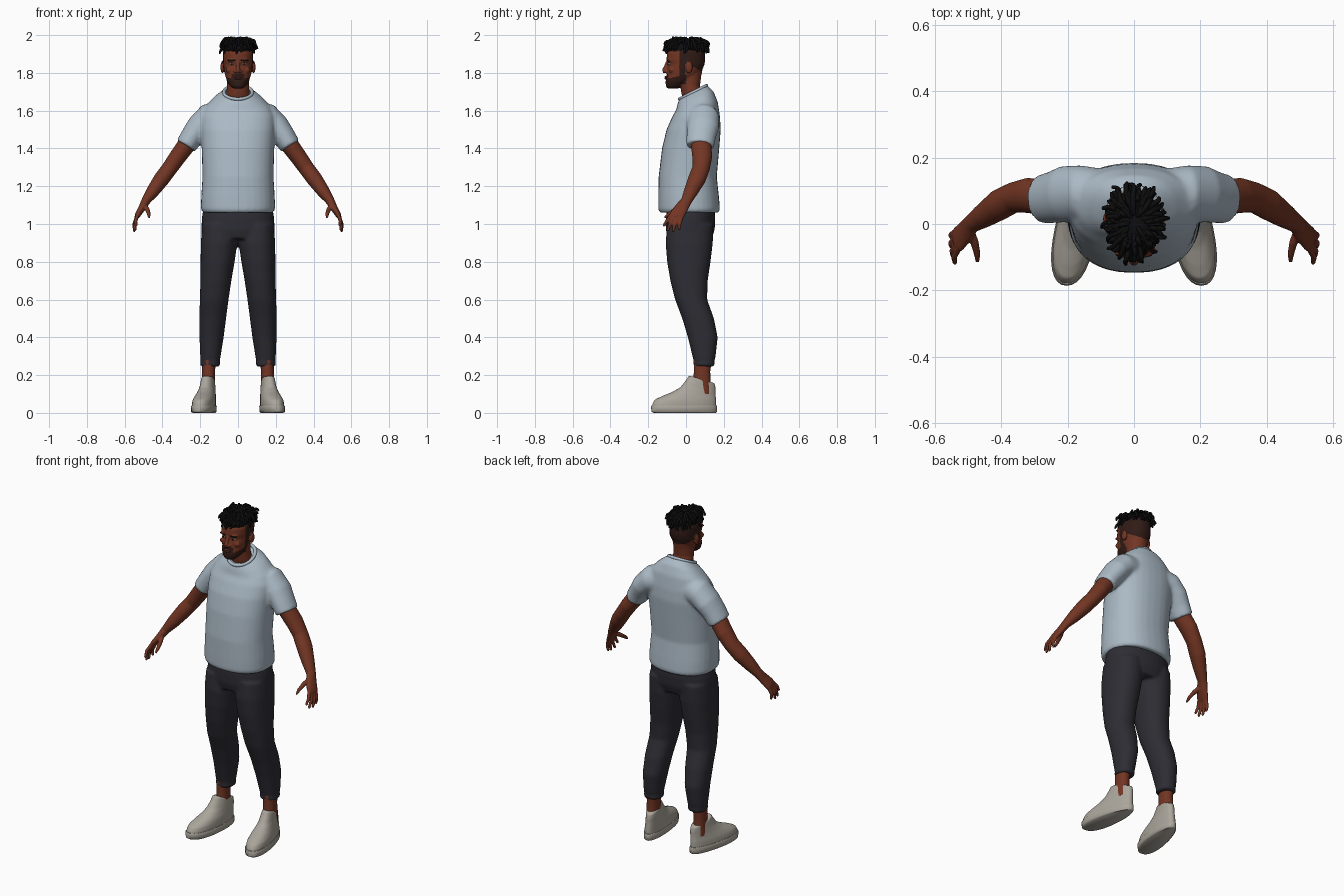
import bpy, bmesh, math, random
from mathutils import Vector, Matrix

random.seed(4)
cube = bpy.data.objects.get("Cube")
if cube:
    bpy.data.objects.remove(cube)


def material(name, *rgb):
    m = bpy.data.materials.new(name)
    m.use_nodes = True
    m.diffuse_color = (*rgb, 1)
    bsdf = m.node_tree.nodes["Principled BSDF"]
    bsdf.inputs["Base Color"].default_value = (*rgb, 1)
    bsdf.inputs["Roughness"].default_value = 0.8
    return m


SKIN = material("brown skin", 0.17, 0.036, 0.017)
STUBBLE = material("dark stubble", 0.03, 0.011, 0.008)
HAIR = material("black hair", 0.004, 0.004, 0.004)
SHIRT = material("pale blue cotton", 0.41, 0.49, 0.56)
PANTS = material("charcoal cloth", 0.026, 0.026, 0.034)
SHOE = material("off white leather", 0.41, 0.38, 0.33)
EYE = material("eye white", 0.55, 0.5, 0.46)
LIP = material("lip brown", 0.13, 0.03, 0.02)


def skin_rings(bm, rings):
    """Bridge a list of point rings and close both ends."""
    loops = [[bm.verts.new(p) for p in r] for r in rings]
    n = len(loops[0])
    for a, b in zip(loops, loops[1:]):
        for i in range(n):
            bm.faces.new((a[i], a[(i + 1) % n], b[(i + 1) % n], b[i]))
    bm.faces.new(loops[0])
    bm.faces.new(loops[-1])


def oval(i, n, power):
    c, s = math.cos(math.tau * i / n), math.sin(math.tau * i / n)
    return (math.copysign(abs(c) ** (2 / power), c), math.copysign(abs(s) ** (2 / power), s))


def stack(bm, sections, side=1, power=2.2, n=32, warp=None):
    """Level rings: z, centre x, front y, back y, half width, optional tilt."""
    rings = []
    for z, x, front, back, rx, *tilt in sections:
        mid, ry, slope = (front + back) / 2, (back - front) / 2, (tilt or [0])[0]
        ring = []
        for i in range(n):
            c, s = oval(i, n, power)
            px, py = rx * c, mid + ry * s
            if warp:
                px = warp(px, py)
            ring.append((side * (x + px), py, z + slope * ry * s))
        rings.append(ring)
    skin_rings(bm, rings)


def tube(bm, path, side=1, ref=(0, 1, 0), n=16):
    """Rings square to a path: point, radius across, radius along ref."""
    pts = [Vector(p[:3]) for p in path]
    rings = []
    for k, p in enumerate(path):
        t = (pts[min(k + 1, len(pts) - 1)] - pts[max(k - 1, 0)]).normalized()
        u = Vector(ref)
        u = (u - u.dot(t) * t).normalized()
        v = t.cross(u)
        ring = []
        for i in range(n):
            c, s = oval(i, n, 2)
            q = pts[k] + v * p[3] * c + u * p[-1] * s
            ring.append((side * q.x, q.y, q.z))
        rings.append(ring)
    skin_rings(bm, rings)


def ball(bm, centre, radii):
    m = Matrix.Translation(centre) @ Matrix.Diagonal((*radii, 1))
    bmesh.ops.create_uvsphere(bm, u_segments=20, v_segments=12, radius=1, matrix=m)


def finish(name, bm, mats, voxel=0, smooth=0, rule=None):
    """Turn bmesh into an object, fuse its shells and paint faces by rule."""
    bmesh.ops.recalc_face_normals(bm, faces=bm.faces[:])
    me = bpy.data.meshes.new(name)
    bm.to_mesh(me)
    bm.free()
    ob = bpy.data.objects.new(name, me)
    bpy.context.scene.collection.objects.link(ob)
    if voxel:
        r = ob.modifiers.new("fuse", "REMESH")
        r.mode, r.voxel_size = "VOXEL", voxel
        s = ob.modifiers.new("soften", "SMOOTH")
        s.factor, s.iterations = 0.5, smooth
        dg = bpy.context.evaluated_depsgraph_get()
        dg.update()
        me = bpy.data.meshes.new_from_object(ob.evaluated_get(dg))
        ob.modifiers.clear()
        ob.data = me
    me.materials.clear()
    for m in mats:
        me.materials.append(m)
    for f in me.polygons:
        f.material_index = rule(f.center) if rule else 0
    me.shade_smooth()
    me.set_sharp_from_angle(angle=math.radians(50))
    return ob


# Shirt: body and sleeves fused together
bm = bmesh.new()
stack(bm, [(1.06, 0, -.138, .172, .185), (1.075, 0, -.147, .18, .196), (1.14, 0, -.147, .175, .195),
           (1.25, 0, -.145, .163, .188), (1.4, 0, -.127, .176, .192), (1.5, 0, -.103, .184, .197),
           (1.57, 0, -.072, .18, .195), (1.625, 0, -.052, .168, .17, .2),
           (1.668, 0, -.045, .146, .125, .35), (1.697, 0, -.036, .112, .08, .5)], power=2.3)
for side in (1, -1):
    tube(bm, [(.09, .09, 1.565, .085, .075), (.16, .093, 1.56, .076, .084), (.208, .09, 1.515, .066, .085),
              (.245, .08, 1.462, .06, .078), (.276, .075, 1.412, .057, .074)], side, n=24)
finish("t_shirt", bm, [SHIRT], 0.009, 5)

# Ribbed collar
bpy.ops.mesh.primitive_torus_add(major_radius=.075, minor_radius=.009, major_segments=40, minor_segments=10,
                                 location=(0, .037, 1.697), rotation=(.46, 0, 0))
collar = bpy.context.object
collar.name = "shirt_collar"
collar.scale = (1, 1.06, 1)
collar.data.materials.append(SHIRT)
collar.data.shade_smooth()

# Trousers: hips and two legs fused
bm = bmesh.new()
stack(bm, [(1.1, 0, -.1, .15, .18), (1.03, 0, -.107, .155, .192), (.97, 0, -.107, .152, .194), (.92, 0, -.095, .135, .185)])
for side in (1, -1):
    stack(bm, [(1, .1, -.1, .145, .09), (.9, .1, -.108, .142, .097), (.8, .108, -.1, .13, .09),
               (.7, .117, -.083, .115, .082), (.6, .126, -.058, .112, .076), (.5, .134, -.02, .148, .071),
               (.4, .14, .01, .168, .064), (.3, .146, .034, .157, .054), (.27, .147, .042, .15, .05),
               (.265, .147, .038, .153, .053), (.245, .147, .04, .15, .051)], side)
finish("trousers", bm, [PANTS], 0.009, 4)

for side, label in ((1, "left"), (-1, "right")):
    # Arm, palm, fingers and thumb
    bm = bmesh.new()
    tube(bm, [(.235, .08, 1.475, .048), (.272, .08, 1.42, .048, .054), (.32, .086, 1.355, .045, .053),
              (.362, .08, 1.295, .042, .046), (.405, .058, 1.238, .042, .047), (.45, .027, 1.175, .035, .038),
              (.488, .002, 1.122, .024, .029), (.505, -.02, 1.09, .02, .035), (.528, -.045, 1.053, .016, .04),
              (.537, -.055, 1.035, .011, .036)], side, n=20)
    tips = [(.54, -.12, .987), (.546, -.1, .962), (.55, -.07, .957), (.546, -.036, .967)]
    for k, tip in enumerate(tips):
        base = Vector((.528, -.073, 1.053)).lerp(Vector((.54, -.026, 1.028)), k / 3)
        tip = Vector(tip)
        mid = base.lerp(tip, .5) + Vector((.008, -.003, 0))
        tube(bm, [(*base, .0105), (*mid, .0095), (*base.lerp(tip, .92), .008), (*tip, .004)], side, (1, 0, 0), 10)
    tube(bm, [(.497, -.012, 1.1, .014), (.48, -.055, 1.077, .013), (.472, -.09, 1.053, .0105),
              (.471, -.115, 1.033, .006)], side, (1, 0, 0), 10)
    finish(label + "_arm", bm, [SKIN], 0.0045, 3)

    # Ankle
    bm = bmesh.new()
    stack(bm, [(.3, .152, .04, .14, .038), (.22, .156, .042, .128, .034), (.17, .157, .038, .13, .034),
               (.1, .16, .02, .135, .036)], side)
    finish(label + "_ankle", bm, [SKIN])

    # Shoe: upper over a sole, toes turned outward
    def toe_out(px, py):
        return px * (1 - py) - .15 * py

    bm = bmesh.new()
    stack(bm, [(.02, .175, -.178, .158, .055), (.045, .175, -.18, .16, .057), (.07, .174, -.166, .16, .055),
               (.09, .172, -.125, .158, .051), (.11, .171, -.075, .157, .046), (.135, .17, -.03, .157, .042),
               (.16, .17, 0, .154, .039, -.18), (.178, .17, .015, .152, .037, -.3)], side, warp=toe_out)
    finish(label + "_shoe", bm, [SHOE], 0.006, 4)
    bm = bmesh.new()
    stack(bm, [(0, .175, -.172, .158, .054), (.006, .175, -.182, .164, .06), (.034, .175, -.186, .165, .061),
               (.04, .175, -.182, .162, .058)], side, warp=toe_out)
    finish(label + "_sole", bm, [SHOE])

    # Eye with iris
    bm = bmesh.new()
    ball(bm, (side * .032, -.085, 1.847), (.014, .012, .006))
    finish(label + "_eye", bm, [EYE])
    bm = bmesh.new()
    ball(bm, (side * .032, -.094, 1.847), (.005, .004, .0055))
    finish(label + "_iris", bm, [HAIR])


# Head: neck, skull, nose, brow and ears fused
def head_paint(c):
    x, y, z = abs(c.x), c.y, c.z
    brow = 1.863 < z < 1.871 and .014 < x < .052 and y < -.06
    jaw = y < 0 and z < 1.772 + .2 * max(0, y + .09) and not (y > -.03 and z < 1.74)
    moustache = z < 1.793 and x < .034 and y < -.08
    sideburn = -.035 < y < -.005 and 1.77 < z and x > .055
    fade = y > -.03 and z > 1.845 - .5 * max(0, y - .01) and x < .086
    if brow or z > 1.93:
        return 2
    return 1 if jaw or moustache or sideburn or fade or z > 1.915 else 0


bm = bmesh.new()
stack(bm, [(1.63, 0, -.01, .11, .066), (1.69, 0, -.024, .088, .062), (1.73, 0, -.03, .074, .058),
           (1.78, 0, -.04, .08, .058), (1.83, 0, -.04, .09, .06)], power=2)
stack(bm, [(1.718, 0, -.098, -.04, .026), (1.73, 0, -.107, -.015, .042), (1.755, 0, -.108, .02, .058),
           (1.79, 0, -.102, .07, .069), (1.82, 0, -.1, .088, .075), (1.845, 0, -.095, .098, .077),
           (1.87, 0, -.103, .102, .079), (1.905, 0, -.101, .101, .079), (1.935, 0, -.085, .092, .07),
           (1.958, 0, -.055, .068, .05), (1.966, 0, -.025, .04, .025)])
tube(bm, [(0, -.098, 1.858, .009), (0, -.106, 1.835, .01), (0, -.114, 1.815, .013), (0, -.11, 1.8, .011)], n=12)
for side in (1, -1):
    ball(bm, (side * .014, -.104, 1.807), (.01, .011, .009))
    ball(bm, (side * .032, -.09, 1.866), (.026, .011, .008))
    ball(bm, (side * .045, -.077, 1.815), (.02, .014, .016))
    ball(bm, (side * .083, .015, 1.83), (.01, .02, .032))
finish("head", bm, [SKIN, STUBBLE, HAIR], 0.004, 3, head_paint)

# Lips
bm = bmesh.new()
ball(bm, (0, -.105, 1.779), (.022, .008, .005))
ball(bm, (0, -.106, 1.771), (.02, .009, .006))
finish("lips", bm, [LIP])

# Hair: a close cap covered in short locks
bm = bmesh.new()
ball(bm, (0, 0, 1.93), (.077, .1, .05))
finish("hair_cap", bm, [HAIR])

curve = bpy.data.curves.new("locks", "CURVE")
curve.dimensions = "3D"
curve.bevel_depth = .0075
curve.bevel_resolution = 1
curve.resolution_u = 4
curve.use_fill_caps = True
for k in range(95):
    a = k * 2.4 + random.uniform(-.2, .2)
    start, reach = random.uniform(.05, .65), random.uniform(.82, 1.08)
    top, drop = random.uniform(1.968, 1.992), random.uniform(1.9, 1.955)
    steps = [(start, 1.95), (start + .12, top), (max(start + .2, .72) * reach, top - .012), (reach, drop + .02),
             (reach * random.uniform(.98, 1.1), drop)]
    sp = curve.splines.new("NURBS")
    sp.points.add(len(steps) - 1)
    sp.order_u, sp.use_endpoint_u = 3, True
    for i, (p, (r, z)) in enumerate(zip(sp.points, steps)):
        w = a + random.uniform(-.1, .1)
        p.co = (.09 * r * math.cos(w), .006 + .112 * r * math.sin(w), z, 1)
        p.radius = .7 if i == len(steps) - 1 else 1
temp = bpy.data.objects.new("locks_path", curve)
bpy.context.scene.collection.objects.link(temp)
dg = bpy.context.evaluated_depsgraph_get()
dg.update()
locks = bpy.data.objects.new("hair_locks", bpy.data.meshes.new_from_object(temp.evaluated_get(dg)))
bpy.data.objects.remove(temp)
bpy.context.scene.collection.objects.link(locks)
locks.data.materials.clear()
locks.data.materials.append(HAIR)
locks.data.shade_smooth()
